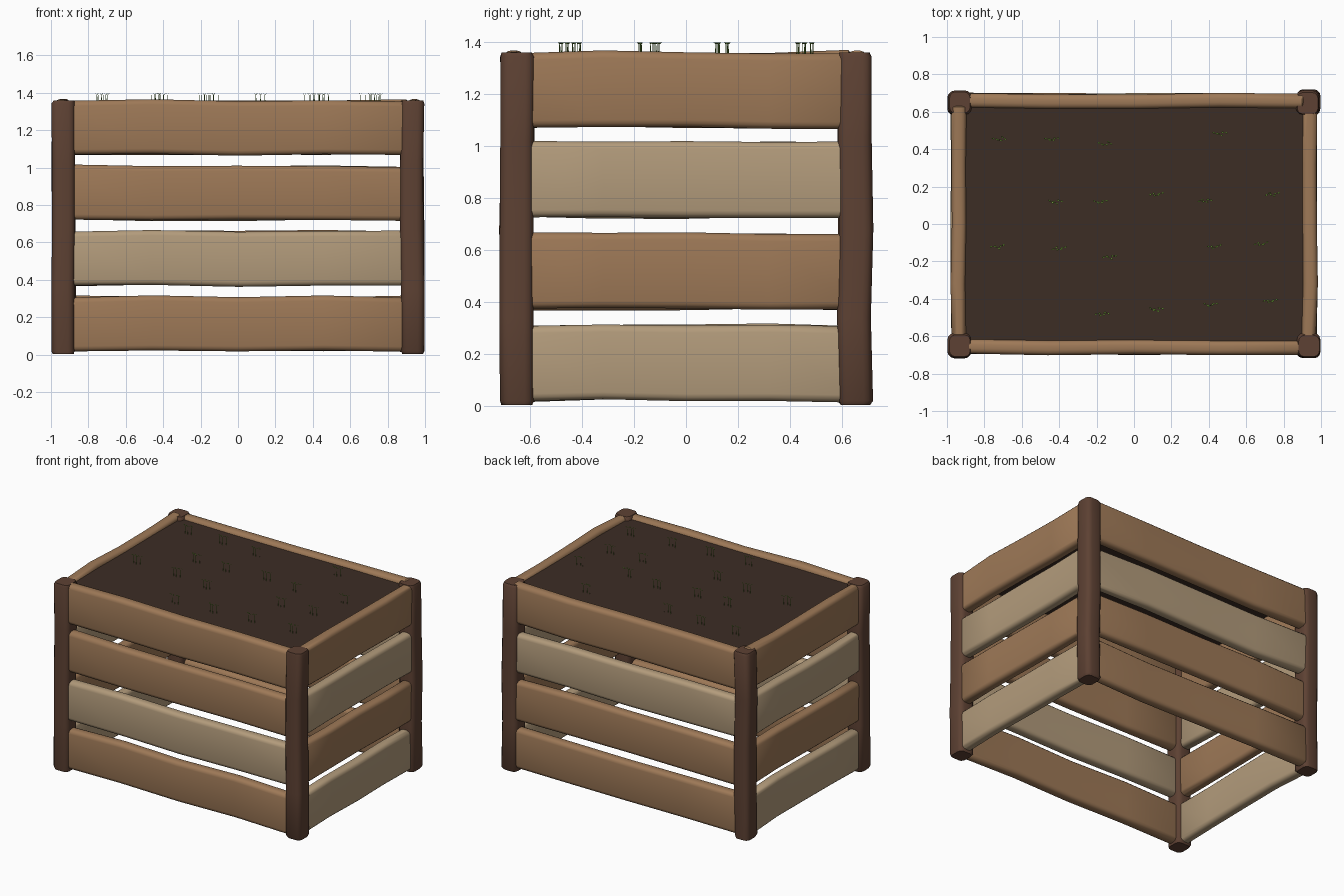
import bpy, bmesh, math, random
from mathutils import Vector, Matrix

random.seed(7)
if "Cube" in bpy.data.objects:
    bpy.data.objects.remove(bpy.data.objects["Cube"], do_unlink=True)


def material(name, rgb):
    m = bpy.data.materials.new(name)
    m.use_nodes = True
    m.diffuse_color = (*rgb, 1)
    m.node_tree.nodes["Principled BSDF"].inputs["Base Color"].default_value = (*rgb, 1)
    return m


brown = material("brown wood", (0.34, 0.19, 0.095))
tan = material("pale wood", (0.45, 0.33, 0.20))
dark = material("dark post wood", (0.11, 0.053, 0.033))
earth = material("soil", (0.046, 0.026, 0.018))
green = material("sprout green", (0.15, 0.31, 0.04))


def finish(name, bm, mat):
    bmesh.ops.recalc_face_normals(bm, faces=bm.faces)
    mesh = bpy.data.meshes.new(name)
    bm.to_mesh(mesh)
    bm.free()
    mesh.materials.append(mat)
    obj = bpy.data.objects.new(name, mesh)
    bpy.context.collection.objects.link(obj)
    return obj


def rounded_rect(w, h, r, steps=3):
    """Outline of a rounded rectangle, counter-clockwise."""
    pts = []
    for i, (sx, sy) in enumerate([(1, 1), (-1, 1), (-1, -1), (1, -1)]):
        for k in range(steps + 1):
            a = math.pi / 2 * (i + k / steps)
            pts.append((sx * (w / 2 - r) + r * math.cos(a),
                        sy * (h / 2 - r) + r * math.sin(a)))
    return pts


def timber(name, w, h, r, length, mat, place, wobble, lumps=4):
    """Hand-hewn beam: a rounded outline lofted along its length."""
    bm = bmesh.new()
    outline = rounded_rect(w, h, r)
    # chamfered ends, uneven stations between them
    stations = [(0, 0.88), (0.012, 1)]
    stations += [(i / lumps, 1) for i in range(1, lumps)]
    stations += [(0.988, 1), (1, 0.88)]
    rings = []
    for t, s in stations:
        du, dv = (random.uniform(-wobble, wobble) for _ in "uv")
        s *= random.uniform(0.98, 1.01)
        rings.append([bm.verts.new(place @ Vector((u * s + du, v * s + dv, (t - 0.5) * length)))
                      for u, v in outline])
    n = len(outline)
    for a, b in zip(rings, rings[1:]):
        for i in range(n):
            bm.faces.new((a[i], a[(i + 1) % n], b[(i + 1) % n], b[i]))
    bm.faces.new(rings[0])
    bm.faces.new(rings[-1])
    return finish(name, bm, mat)


# Corner posts
for sx, side in ((-1, "right"), (1, "left")):
    for sy, end in ((-1, "front"), (1, "back")):
        timber(f"{end}_{side}_post", 0.125, 0.13, 0.035, 1.355, dark,
               Matrix.Translation((0.932 * sx, 0.65 * sy, 0.68)), 0.005)

# Slatted walls: outward angle, distance from centre, slat length, colours bottom to top
walls = [
    ("front", -90, 0.657, 1.84, (brown, tan, brown, brown)),
    ("back", 90, 0.657, 1.84, (brown, brown, tan, brown)),
    ("left", 0, 0.938, 1.28, (tan, brown, tan, brown)),
    ("right", 180, 0.938, 1.28, (tan, brown, tan, brown)),
]
# slat axes: thickness outward, height up, length along the wall
lay = Matrix.Rotation(math.pi / 2, 4, 'X')
for wall, angle, dist, length, colours in walls:
    turn = Matrix.Rotation(math.radians(angle), 4, 'Z')
    for row, mat in enumerate(colours):
        move = Matrix.Translation((dist, 0, 0.165 + 0.35 * row))
        timber(f"{wall}_slat_{row + 1}", 0.078, 0.292, 0.028, length, mat,
               turn @ move @ lay, 0.006)

# Soil sheet
bm = bmesh.new()
bmesh.ops.create_cube(bm, size=1, matrix=Matrix.Translation((0, 0, 1.33))
                      @ Matrix.Diagonal((1.82, 1.26, 0.008, 1)))
finish("soil", bm, earth)


def seedling(bm, base, spin):
    """Thin stem carrying two spreading leaves."""
    top = base + Vector((0, 0, 0.055))
    bmesh.ops.create_cone(bm, segments=4, radius1=0.002, radius2=0.0014, depth=0.055,
                          matrix=Matrix.Translation((base + top) / 2))
    for turn in (0, math.pi):
        rot = Matrix.Rotation(spin + turn, 3, 'Z')
        leaf = [(0, 0, 0), (0.009, -0.005, 0.009), (0.019, 0, 0.007), (0.009, 0.005, 0.009)]
        bm.faces.new([bm.verts.new(top + rot @ Vector(p)) for p in leaf])


# Sprouts planted in loose rows
rows = [
    [(-.72, .455), (-.44, .455), (-.155, .43), (.46, .485)],
    [(-.42, .12), (-.18, .12), (.12, .16), (.38, .125), (.74, .16)],
    [(-.73, -.12), (-.4, -.13), (-.13, -.175), (.43, -.12), (.68, -.105)],
    [(-.17, -.48), (.12, -.455), (.41, -.43), (.73, -.41)],
]
for r, row in enumerate(rows):
    bm = bmesh.new()
    for x, y in row:
        for dx, dy in ((-0.024, 0), (0, -0.006), (0.024, 0.004)):
            seedling(bm, Vector((x + dx, y + dy, 1.333)), random.uniform(-0.6, 0.6))
    finish(f"sprout_row_{r + 1}", bm, green)

# Smooth wood, crisp ends
bpy.ops.object.select_all(action='DESELECT')
for obj in bpy.context.collection.objects:
    if obj.type == 'MESH' and ("slat" in obj.name or "post" in obj.name):
        obj.select_set(True)
        bpy.context.view_layer.objects.active = obj
bpy.ops.object.shade_smooth_by_angle(angle=math.radians(40))
